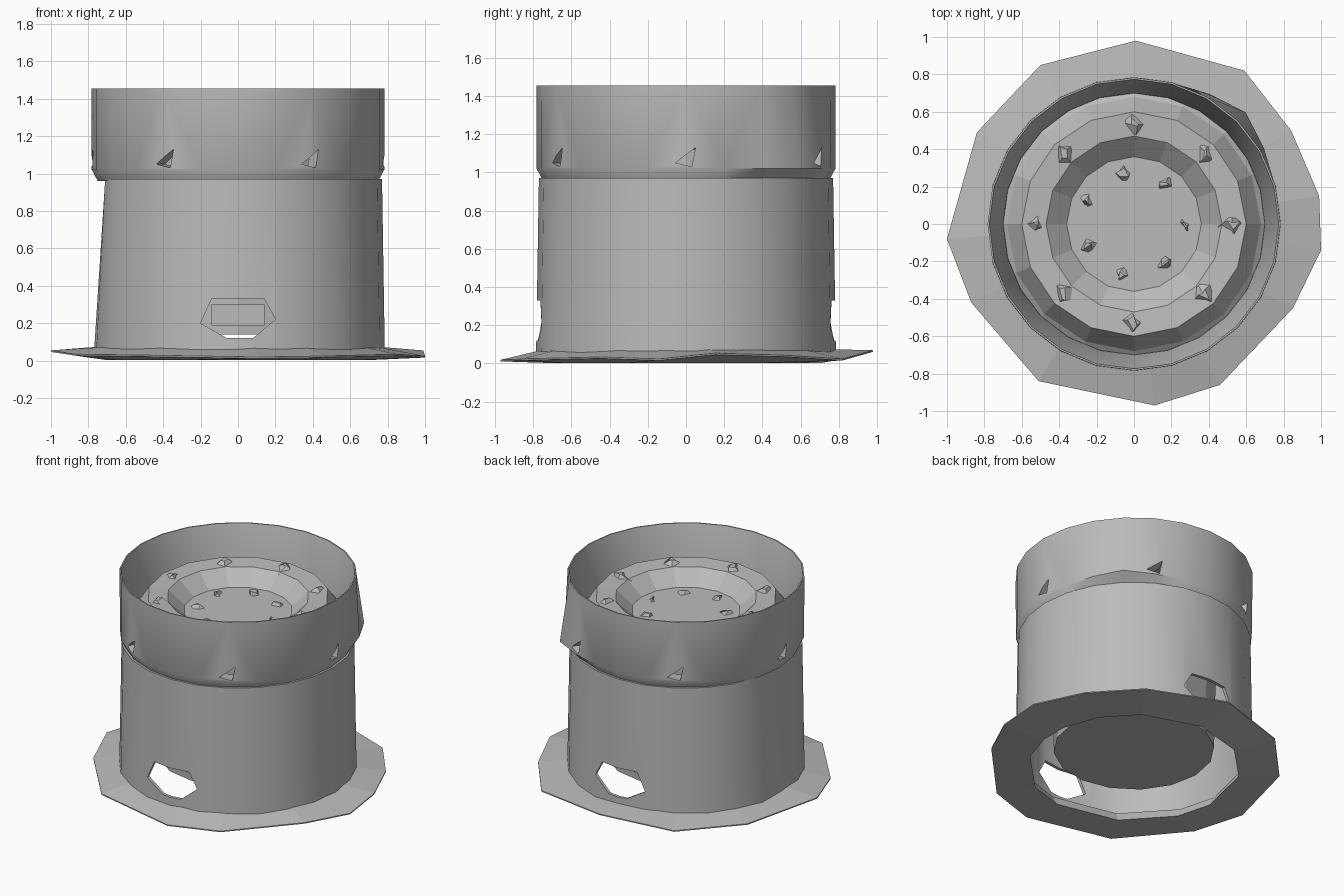
import bpy, bmesh, math, random
from mathutils import Matrix, Vector

random.seed(4)
cube = bpy.data.objects.get("Cube")
if cube:
    bpy.data.objects.remove(cube, do_unlink=True)

steel = bpy.data.materials.new("grey_steel")
steel.use_nodes = True
grey = (0.5, 0.5, 0.5, 1)
steel.diffuse_color = grey
steel.node_tree.nodes["Principled BSDF"].inputs["Base Color"].default_value = grey


def finish(bm, name):
    bmesh.ops.remove_doubles(bm, verts=bm.verts, dist=1e-5)
    bmesh.ops.recalc_face_normals(bm, faces=bm.faces)
    mesh = bpy.data.meshes.new(name)
    bm.to_mesh(mesh)
    bm.free()
    mesh.materials.append(steel)
    ob = bpy.data.objects.new(name, mesh)
    bpy.context.collection.objects.link(ob)
    return ob


def shade(ob, angle):
    bpy.ops.object.select_all(action='DESELECT')
    ob.select_set(True)
    bpy.context.view_layer.objects.active = ob
    bpy.ops.object.shade_smooth_by_angle(angle=math.radians(angle))


def lathe(profile, sides, closed=True):
    """Spin an (r, z) profile around the z axis."""
    bm = bmesh.new()
    rings = []
    for r, z in profile:
        rings.append([bm.verts.new((r * math.cos(math.tau * i / sides),
                                    r * math.sin(math.tau * i / sides), z))
                      for i in range(sides)])
    pairs = list(zip(rings, rings[1:]))
    if closed:
        pairs.append((rings[-1], rings[0]))
    else:
        bm.faces.new(rings[0])
        bm.faces.new(rings[-1])
    for a, b in pairs:
        for i in range(sides):
            j = (i + 1) % sides
            bm.faces.new((a[i], a[j], b[j], b[i]))
    return bm


def prism(outline, near, far):
    """Extrude an (x, z) outline along y."""
    bm = bmesh.new()
    a, b = ([bm.verts.new((x, y, z)) for x, z in outline] for y in (near, far))
    bm.faces.new(a)
    bm.faces.new(b)
    for i in range(len(a)):
        j = (i + 1) % len(a)
        bm.faces.new((a[i], a[j], b[j], b[i]))
    return bm


def cut(ob, cutter):
    cutter.hide_render = True
    mod = ob.modifiers.new("cut", 'BOOLEAN')
    mod.operation = 'DIFFERENCE'
    mod.solver = 'EXACT'
    mod.object = cutter
    bpy.context.view_layer.objects.active = ob
    bpy.ops.object.modifier_apply(modifier=mod.name)
    bpy.data.objects.remove(cutter, do_unlink=True)


# Body wall, flattened towards the top on its right side
bm = lathe([(0.785, 0.04), (0.77, 0.97), (0.74, 0.97), (0.765, 0.04)], 24)
for v in bm.verts:
    limit = 0.77 if v.co.z < 0.5 else 0.71
    if math.hypot(v.co.x, v.co.y) < 0.768:
        limit -= 0.02
    v.co.x = max(v.co.x, -limit)
body = finish(bm, "body_wall")
vent = [(-0.2, 0.2), (-0.14, 0.33), (0.14, 0.33), (0.2, 0.22), (0.08, 0.12), (-0.06, 0.12)]
cut(body, finish(prism(vent, -1, 1), "vent_cutter"))
shade(body, 30)

# Upper collar with a dented lower lip and six torn air holes
bm = lathe([(0.75, 0.96), (0.782, 1.02), (0.783, 1.455), (0.774, 1.455),
            (0.70, 1.17), (0.69, 0.97)], 24)
for v in bm.verts:
    off = abs(math.atan2(v.co.y, v.co.x) - math.pi / 4)
    if 1 < v.co.z < 1.1 and off < 0.4:
        bulge = 1 + 0.08 * (1 - off / 0.4)
        v.co.x *= bulge
        v.co.y *= bulge
collar = finish(bm, "collar")
tear = [(-0.055, 1.05), (0.05, 1.13), (0.03, 1.03)]
for i in range(6):
    bm = prism(tear, -0.9, -0.6)
    bm.transform(Matrix.Rotation(math.radians(30 + 60 * i), 4, 'Z'))
    cut(collar, finish(bm, "hole_cutter"))
shade(collar, 30)

# Inner drum closed by a lid with a sunken middle and a groove around it
bm = lathe([(0.53, 0.14), (0.55, 1.12), (0.72, 1.14), (0.68, 1.17), (0.6, 1.29),
            (0.47, 1.28), (0.36, 1.18)], 16, closed=False)
drum = finish(bm, "inner_drum")
window = [(-0.14, 0.19), (0.14, 0.19), (0.14, 0.3), (-0.14, 0.3)]
for side in (-1, 1):
    cut(drum, finish(prism(window, side * 0.7, side * 0.4), "window_cutter"))

# Wide bent base flange, open in the middle
outline = [(0.01, 0.98, 0.065), (0.59, 0.82, 0.02), (0.84, 0.5, 0.04), (0.99, 0.15, 0.05),
           (1, -0.14, 0.02), (0.85, -0.45, 0.03), (0.46, -0.86, 0.02),
           (0.11, -0.97, 0.015), (-0.51, -0.84, 0.025), (-0.87, -0.42, 0.03),
           (-1, -0.08, 0.05), (-0.84, 0.49, 0.035), (-0.5, 0.85, 0.03)]
bm = bmesh.new()
loops = []
for x, y, z in outline:
    d = Vector((x, y, 0)).normalized()
    points = [d * 0.74 + Vector((0, 0, 0.075)), Vector((x, y, z + 0.004)),
              Vector((x, y, z - 0.004)), d * 0.7 + Vector((0, 0, 0.002))]
    loops.append([bm.verts.new(p) for p in points])
for a, b in zip(loops, loops[1:] + loops[:1]):
    for k in range(4):
        bm.faces.new((a[k], b[k], b[(k + 1) % 4], a[(k + 1) % 4]))
finish(bm, "base_flange")

# Bent metal tabs around the lid and in its sunken middle
for name, count, radius, height, size in (("lid_tab", 8, 0.53, 1.285, 0.07),
                                          ("centre_tab", 7, 0.27, 1.18, 0.055)):
    for i in range(count):
        angle = math.tau * i / count
        bm = bmesh.new()
        bmesh.ops.create_cone(bm, cap_ends=True, segments=4, radius1=size,
                              radius2=size * 0.3, depth=0.04)
        for v in bm.verts:
            v.co.x += random.uniform(-0.02, 0.02)
            v.co.y += random.uniform(-0.02, 0.02)
        bm.transform(Matrix.Translation((radius * math.cos(angle),
                                         radius * math.sin(angle), height))
                     @ Matrix.Rotation(angle, 4, 'Z'))
        finish(bm, f"{name}_{i + 1}")
